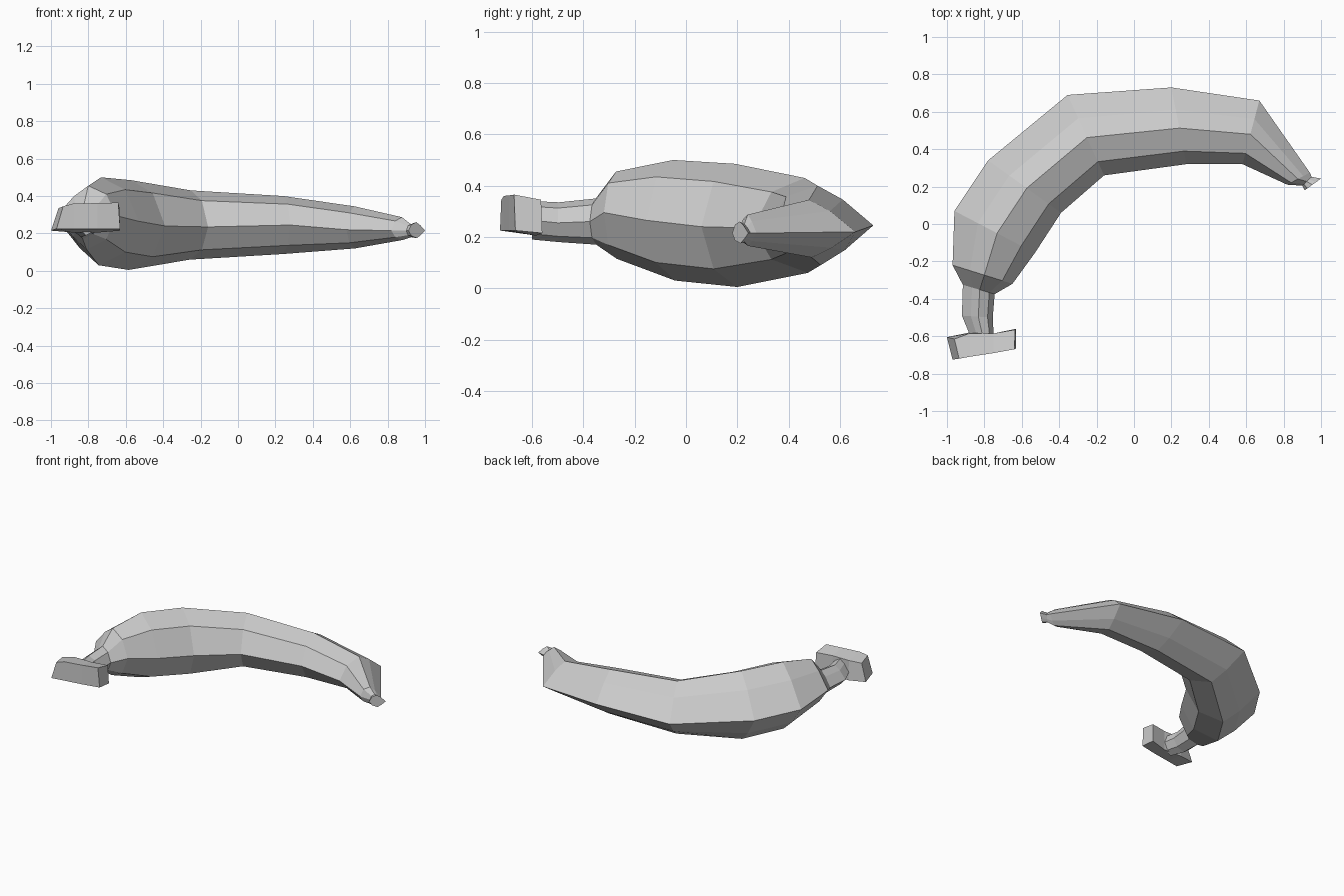
import bpy, bmesh
from mathutils import Vector


def loft(name, rings):
    """Skin a list of equal-length vertex rings and cap both ends."""
    bm = bmesh.new()
    loops = [[bm.verts.new(p) for p in ring] for ring in rings]
    n = len(loops[0])
    for a, b in zip(loops, loops[1:]):
        for i in range(n):
            j = (i + 1) % n
            bm.faces.new((a[i], a[j], b[j], b[i]))
    bm.faces.new(loops[0])
    bm.faces.new(loops[-1])
    bmesh.ops.recalc_face_normals(bm, faces=bm.faces[:])
    mesh = bpy.data.meshes.new(name)
    bm.to_mesh(mesh)
    bm.free()
    obj = bpy.data.objects.new(name, mesh)
    bpy.context.collection.objects.link(obj)
    return obj


# Eight-sided section: (fraction from outer to inner ridge, height fraction)
SECTION = [(0, 0), (0.29, 0.65), (0.53, 1), (0.83, 0.72),
           (1, 0), (0.83, -0.7), (0.5, -1), (0.27, -0.62)]


def section(ox, oy, ix, iy, mid, top, bottom):
    ring = []
    for t, h in SECTION:
        z = mid + h * (top - mid if h > 0 else mid - bottom)
        ring.append(Vector((ox + (ix - ox) * t, oy + (iy - oy) * t, z)))
    return ring


# Fruit with stem neck and tip: outer xy, inner xy, ridge z, top z, bottom z
stations = [
    (-0.875, -0.60, -0.75, -0.60, 0.265, 0.34, 0.19),
    (-0.92, -0.49, -0.755, -0.50, 0.255, 0.335, 0.18),
    (-0.915, -0.325, -0.745, -0.375, 0.26, 0.35, 0.17),
    (-0.97, -0.22, -0.65, -0.32, 0.295, 0.455, 0.115),
    (-0.96, 0.07, -0.53, -0.155, 0.265, 0.50, 0.03),
    (-0.78, 0.34, -0.39, 0.06, 0.24, 0.485, 0.005),
    (-0.355, 0.69, -0.16, 0.26, 0.235, 0.43, 0.06),
    (0.20, 0.73, 0.28, 0.32, 0.245, 0.40, 0.09),
    (0.67, 0.66, 0.58, 0.32, 0.22, 0.345, 0.12),
    (0.94, 0.275, 0.82, 0.21, 0.215, 0.287, 0.165),
    (0.95, 0.252, 0.90, 0.205, 0.215, 0.25, 0.18),
    (1.0, 0.243, 0.912, 0.18, 0.215, 0.26, 0.175),
]
loft("banana_fruit", [section(*s) for s in stations])

# Crosswise stem stub: each ring is front-top, front-bottom, back-bottom, back-top
loft("stem_stub", [
    [(-0.935, -0.72, 0.345), (-0.97, -0.725, 0.225), (-1.0, -0.605, 0.215), (-0.96, -0.615, 0.335)],
    [(-0.88, -0.71, 0.36), (-0.88, -0.71, 0.225), (-0.88, -0.58, 0.205), (-0.88, -0.585, 0.345)],
    [(-0.75, -0.69, 0.362), (-0.75, -0.69, 0.225), (-0.75, -0.585, 0.205), (-0.75, -0.585, 0.345)],
    [(-0.64, -0.67, 0.365), (-0.63, -0.665, 0.225), (-0.63, -0.56, 0.215), (-0.635, -0.565, 0.345)],
])
